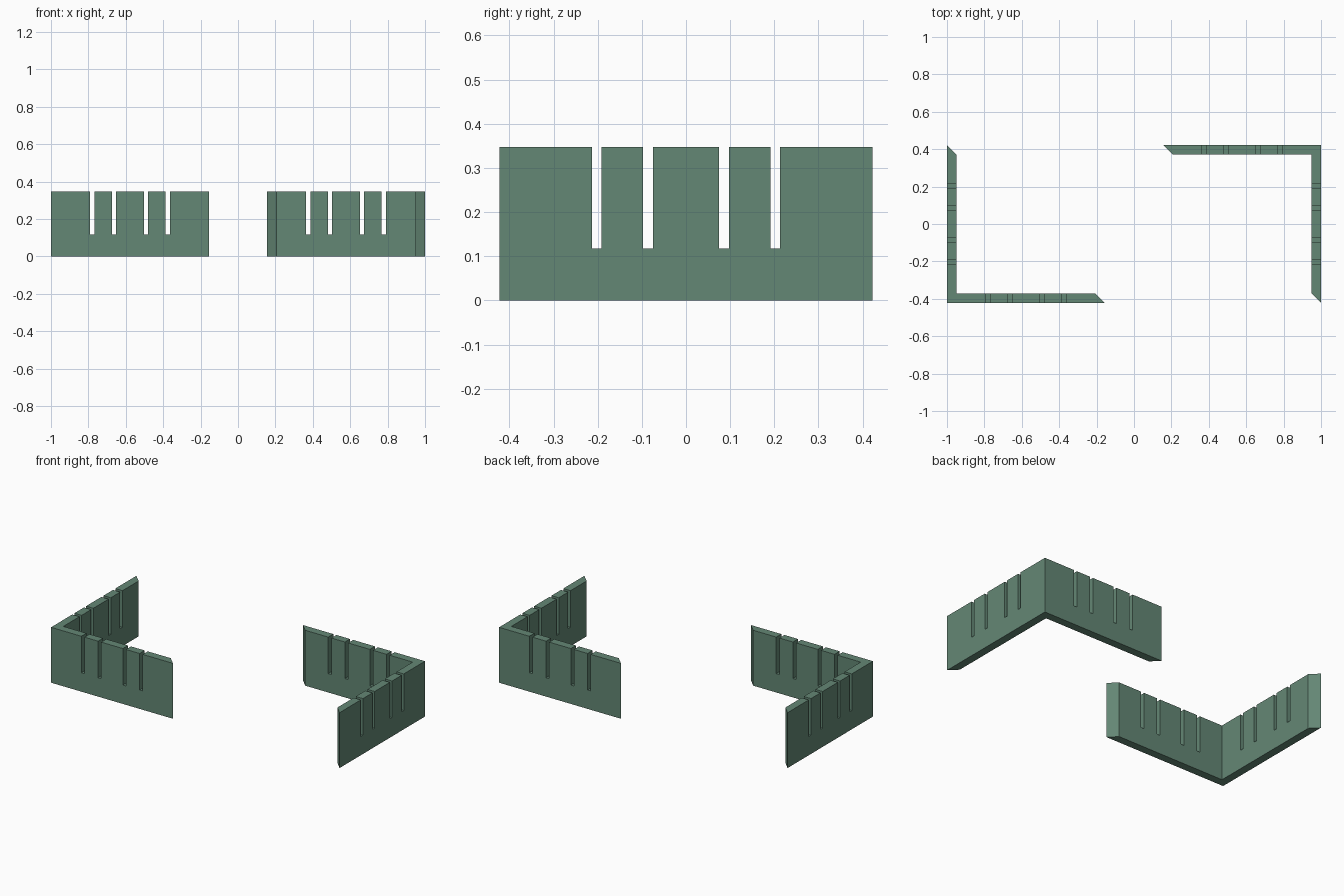
import bpy
import bmesh
from math import pi
from mathutils import Matrix, Vector

cube = bpy.data.objects.get("Cube")
if cube:
    bpy.data.objects.remove(cube, do_unlink=True)

LENGTH, THICK = 0.845, 0.05       # outer length of each wall, wall thickness
HEIGHT, SLOT_FLOOR = 0.347, 0.118
SLOT_CENTRES = (-0.202, -0.086, 0.086, 0.202)
SLOT_WIDTH = 0.022

green = bpy.data.materials.new("muted green")
green.use_nodes = True
colour = (0.127, 0.242, 0.178, 1)
green.diffuse_color = colour
green.node_tree.nodes["Principled BSDF"].inputs["Base Color"].default_value = colour


def wall_sections():
    """Outer and inner distances from the corner, for each cross-section of a wall."""
    sections = [(0, THICK)]
    for centre in SLOT_CENTRES:
        for side in (-0.5, 0.5):
            d = LENGTH / 2 + centre + side * SLOT_WIDTH
            sections.append((d, d))
    return sections + [(LENGTH, LENGTH - THICK)]


def corner_wall(name, angle):
    bm = bmesh.new()
    sections = wall_sections()

    # Plan strip: down the side wall, round the corner, along the front wall
    pairs = [((0, o), (THICK, i)) for o, i in reversed(sections)]
    pairs += [((o, 0), (i, THICK)) for o, i in sections[1:]]
    origin = Vector((-1, -LENGTH / 2, 0))
    rows = [[bm.verts.new(origin + Vector((*p, 0))) for p in pair] for pair in pairs]
    strip = [bm.faces.new((a[0], b[0], b[1], a[1])) for a, b in zip(rows, rows[1:])]

    # Solid base up to the slot floor
    base = bmesh.ops.extrude_face_region(bm, geom=strip, use_keep_orig=True)["geom"]
    bmesh.ops.translate(bm, vec=(0, 0, SLOT_FLOOR),
                        verts=[g for g in base if isinstance(g, bmesh.types.BMVert)])
    tops = [g for g in base if isinstance(g, bmesh.types.BMFace)
            and all(v.co.z > SLOT_FLOOR / 2 for v in g.verts)]

    # Upright panels between the slots
    panels = [f for f in tops if max(e.calc_length() for e in f.edges) > 2.5 * SLOT_WIDTH
              and f.calc_area() > 1.5 * SLOT_WIDTH * THICK]
    upper = bmesh.ops.extrude_face_region(bm, geom=panels)["geom"]
    bmesh.ops.translate(bm, vec=(0, 0, HEIGHT - SLOT_FLOOR),
                        verts=[g for g in upper if isinstance(g, bmesh.types.BMVert)])

    # Merge coplanar faces into clean flat sides
    bmesh.ops.recalc_face_normals(bm, faces=bm.faces[:])
    bmesh.ops.dissolve_limit(bm, angle_limit=0.01, verts=bm.verts[:], edges=bm.edges[:])
    bm.transform(Matrix.Rotation(angle, 4, "Z"))

    mesh = bpy.data.meshes.new(name)
    bm.to_mesh(mesh)
    bm.free()
    mesh.materials.append(green)
    obj = bpy.data.objects.new(name, mesh)
    bpy.context.collection.objects.link(obj)


# The second corner is the first turned half way round
corner_wall("right_slotted_corner_wall", 0)
corner_wall("left_slotted_corner_wall", pi)
